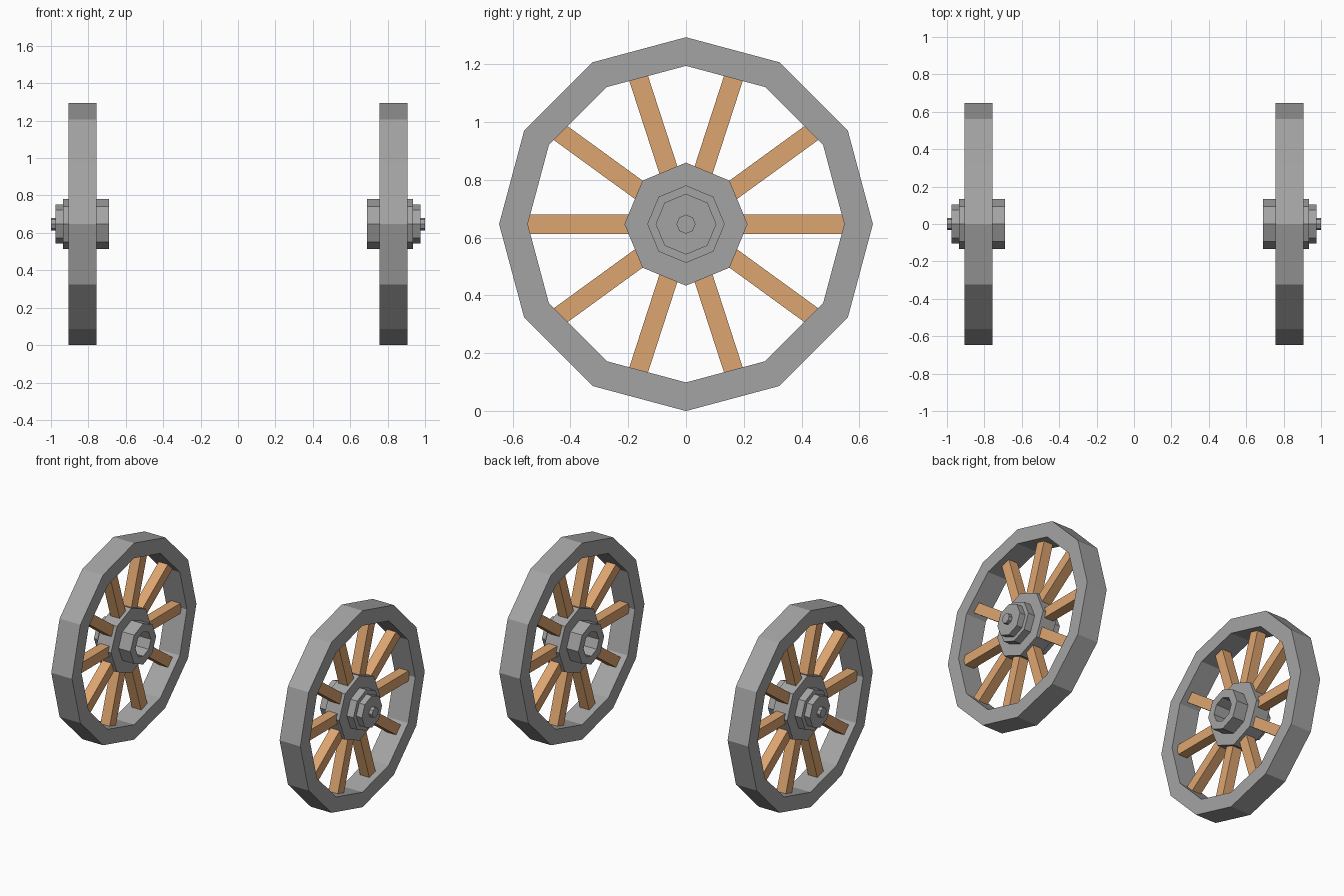
import bpy, bmesh, math
from mathutils import Matrix

if "Cube" in bpy.data.objects:
    bpy.data.objects.remove(bpy.data.objects["Cube"])

R = 0.647      # wheel radius and axle height
MID = 0.831    # x of the wheel's middle plane


def material(name, rgb):
    m = bpy.data.materials.new(name)
    m.diffuse_color = (*rgb, 1)
    m.use_nodes = True
    m.node_tree.nodes["Principled BSDF"].inputs["Base Color"].default_value = m.diffuse_color
    return m


IRON = material("grey_metal", (0.37, 0.37, 0.37))
WOOD = material("warm_wood", (0.73, 0.375, 0.162))


def finish(bm, name, mat, side):
    # shift to axle height, mirror for the left wheel
    bmesh.ops.transform(bm, verts=bm.verts,
                        matrix=Matrix.Translation((0, 0, R)))
    if side < 0:
        bmesh.ops.scale(bm, verts=bm.verts, vec=(-1, 1, 1))
    bmesh.ops.recalc_face_normals(bm, faces=bm.faces)
    me = bpy.data.meshes.new(name)
    bm.to_mesh(me)
    bm.free()
    me.materials.append(mat)
    ob = bpy.data.objects.new(name, me)
    bpy.context.collection.objects.link(ob)


def lathe(name, profile, n, side, closed=False):
    """Turn (x, radius) points around the x axis with n flat sides."""
    bm = bmesh.new()
    rings = []
    for x, r in profile:
        rings.append([bm.verts.new((x, r * math.sin(2 * math.pi * i / n),
                                    r * math.cos(2 * math.pi * i / n)))
                      for i in range(n)])
    pairs = list(zip(rings, rings[1:]))
    if closed:
        pairs.append((rings[-1], rings[0]))
    else:
        bm.faces.new(rings[0])
        bm.faces.new(rings[-1])
    for a, b in pairs:
        for i in range(n):
            j = (i + 1) % n
            bm.faces.new((a[i], a[j], b[j], b[i]))
    finish(bm, name, IRON, side)


for side, label in ((1, "right"), (-1, "left")):
    # twelve-sided rim
    lathe(label + "_rim", [(0.756, R), (0.907, R), (0.907, 0.548), (0.756, 0.548)],
          12, side, closed=True)
    # stepped octagonal hub with axle socket on the inner side
    t = 0.055
    lathe(label + "_hub",
          [(0.80, 0.08), (0.69, 0.08), (0.69, 0.134), (MID - t, 0.134),
           (MID - t, 0.213), (MID + t, 0.213), (MID + t, 0.134),
           (0.935, 0.134), (0.935, 0.105), (0.976, 0.105),
           (0.976, 0.033), (1.0, 0.033)], 8, side)
    # ten square spokes
    bm = bmesh.new()
    for k in range(10):
        m = (Matrix.Rotation(k * math.pi / 5, 4, 'X')
             @ Matrix.Translation((MID, 0.345, 0))
             @ Matrix.Diagonal((0.067, 0.41, 0.067, 1)))
        bmesh.ops.create_cube(bm, size=1, matrix=m)
    finish(bm, label + "_spokes", WOOD, side)
